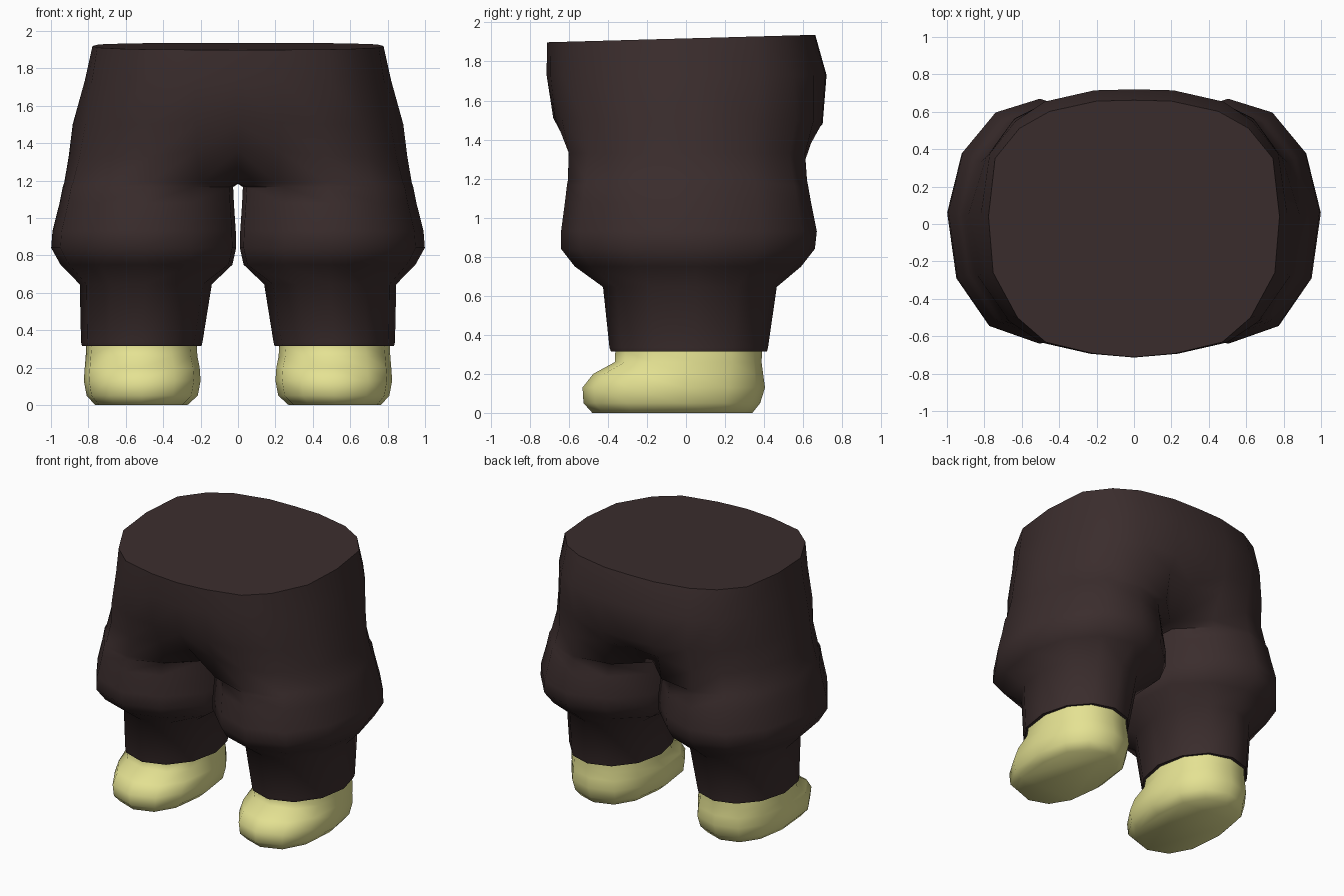
import bpy, bmesh, math

if "Cube" in bpy.data.objects:
    bpy.data.objects.remove(bpy.data.objects["Cube"])


def material(name, rgb):
    m = bpy.data.materials.new(name)
    m.diffuse_color = (*rgb, 1)
    m.use_nodes = True
    m.node_tree.nodes["Principled BSDF"].inputs["Base Color"].default_value = m.diffuse_color
    return m


brown = material("dark brown cloth", (0.043, 0.026, 0.026))
yellow = material("pale yellow", (0.78, 0.76, 0.29))


def oval(z, x0, x1, y0, y1, power=1.0):
    """Twelve-sided ring, starting at the inner front corner, ending innermost."""
    pts = []
    for k in range(12):
        a = math.radians(-150 + 30 * k)
        a += math.radians(4) * max(0, math.cos(a))
        c, s = math.cos(a), math.sin(a)
        c = math.copysign(abs(c) ** power, c)
        s = math.copysign(abs(s) ** power, s)
        pts.append(((x0 + x1) / 2 + (x1 - x0) / 2 * c,
                    (y0 + y1) / 2 + (y1 - y0) / 2 * s, z))
    return pts


def loft(name, rings, mat, angle, top, bottom):
    """Skin the rings from top to bottom, cap chosen ends, mirror to the other side."""
    bm = bmesh.new()
    rows = [[bm.verts.new(p) for p in r] for r in rings]
    for a, b in zip(rows, rows[1:]):
        n = min(len(a), len(b))
        closed = len(a) == len(b) == 12
        for i in range(n if closed else n - 1):
            j = (i + 1) % n
            bm.faces.new((a[i], b[i], b[j], a[j]))
    if top:
        bm.faces.new(rows[0])
    if bottom:
        bm.faces.new(rows[-1][::-1])
    me = bpy.data.meshes.new(name)
    bm.to_mesh(me)
    bm.free()
    me.materials.append(mat)
    ob = bpy.data.objects.new(name, me)
    bpy.context.collection.objects.link(ob)
    bpy.ops.object.select_all(action='DESELECT')
    ob.select_set(True)
    bpy.context.view_layer.objects.active = ob
    bpy.ops.object.shade_smooth_by_angle(angle=math.radians(angle))
    mod = ob.modifiers.new("Mirror", 'MIRROR')
    mod.use_clip = True
    mod.merge_threshold = 0.002
    return ob


# Waist outline, front centre round the side to back centre
waist = [(0, -.71), (.22, -.69), (.47, -.63), (.62, -.5), (.75, -.26), (.775, .04),
         (.74, .35), (.61, .51), (.45, .6), (.2, .655), (0, .66)]


def pinch(ring, f):
    """Pull in the diagonal corners of a hip ring."""
    return [(x * f, y * f, z) if i in (3, 4, 6, 7) else (x, y, z)
            for i, (x, y, z) in enumerate(ring)]


def hip(z, width, front, back, tilt=0.0):
    return [(x * width / .775, y * (front / .71 if y < 0 else back / .66), z + tilt * y)
            for x, y in waist]


def joined(ring, front0, front1, back1, back0):
    """Open ring over both legs, with its middle points on given places."""
    ring[0], ring[1], ring[9], ring[10] = front0, front1, back1, back0
    return ring[:11]


# Lower belly and the underside that tucks in between the legs
belly = joined(oval(1.5, .03, .885, -.635, .655), (0, -.68, 1.51), (.22, -.67, 1.51),
               (.21, .695, 1.48), (0, .70, 1.48))
under = joined(oval(1.33, .02, .906, -.6, .61), (0, -.575, 1.36), (.22, -.6, 1.36),
               (.22, .64, 1.38), (0, .6, 1.37))

# Crotch ring: the three inner points lie on the centre line
crotch = oval(1.19, .02, .93, -.605, .62)
crotch[0], crotch[1] = (0, -.35, 1.185), (.2, -.55, 1.19)
crotch[10], crotch[9] = (0, .38, 1.185), (.2, .575, 1.19)
crotch[11] = (0, .01, 1.182)


def thigh(*args):
    """Leg ring with a flattened inner side."""
    ring = oval(*args, 0.96)
    for i in (0, 10):
        x, y, z = ring[i]
        ring[i] = (args[1] + .02, y * 1.06, z)
    return ring


trousers = [
    hip(1.918, .778, .712, .662, .028),
    pinch(hip(1.73, .82, .714, .72), .985),
    pinch(belly, .972),
    pinch(under, .985),
    crotch,
    thigh(1.165, .026, .938, -.61, .625),
    thigh(1.08, .022, .955, -.62, .64),
    thigh(.93, .012, .993, -.64, .67),
    thigh(.84, .01, 1.0, -.64, .66),
    thigh(.75, .03, .95, -.57, .59),
    oval(.645, .14, .847, -.425, .465),
    oval(.335, .19, .84, -.392, .42),
    oval(.315, .195, .835, -.385, .415),
    oval(.315, .22, .812, -.362, .39, .92),
]
loft("trousers", trousers, brown, 65, True, False)

# Rounded shoes with a toe pushed forward, open where they meet the hem
shoe = [
    oval(.315, .22, .812, -.362, .39, .92),
    oval(.26, .217, .815, -.365, .387, .88),
    oval(.20, .205, .82, -.475, .395, .85),
    oval(.13, .2, .825, -.53, .405, .85),
    oval(.05, .215, .81, -.525, .38, .85),
    oval(.0, .27, .765, -.48, .34, .85),
]
loft("shoes", shoe, yellow, 70, False, True)
